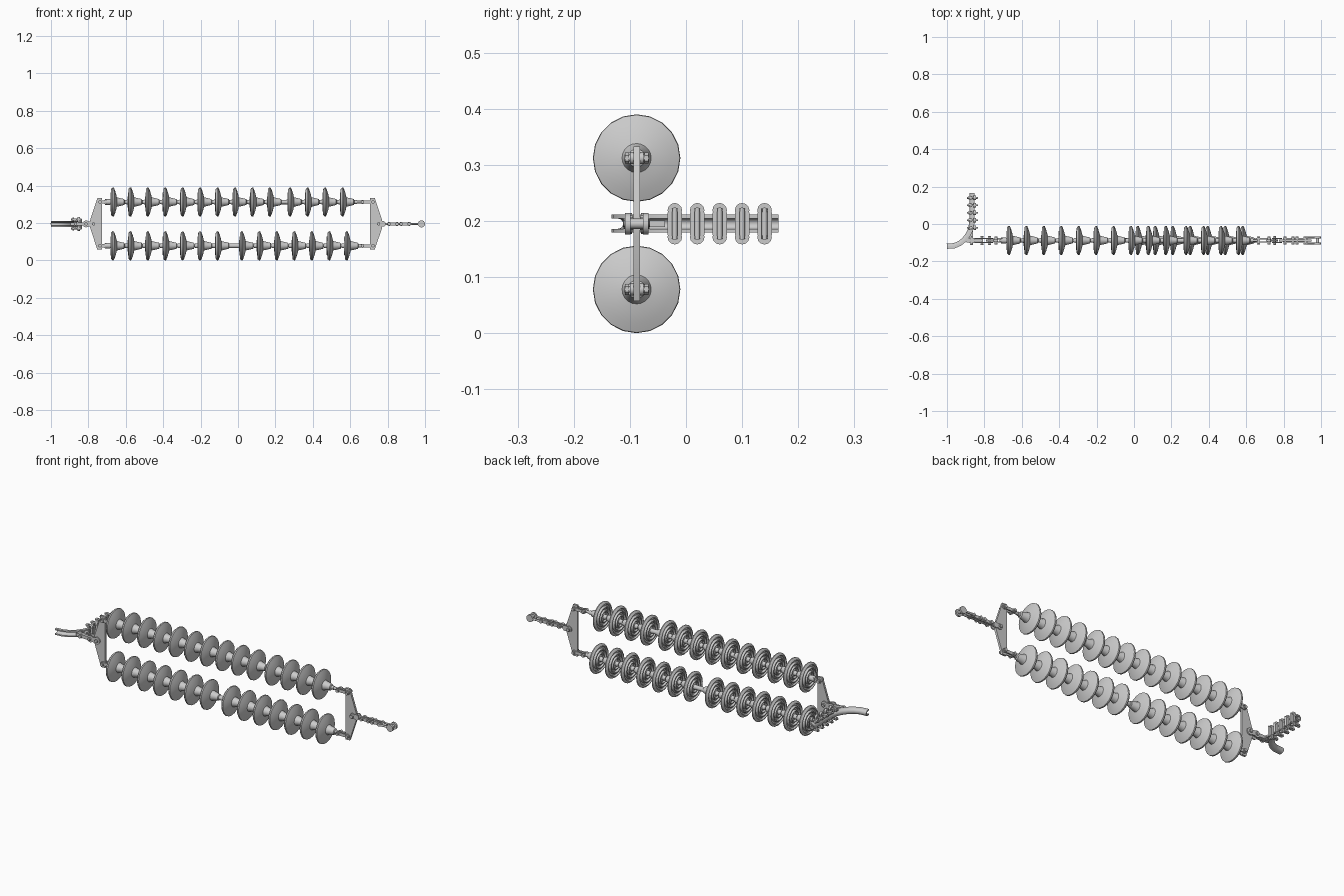
import bpy, bmesh, math
from mathutils import Vector, Matrix

if "Cube" in bpy.data.objects:
    bpy.data.objects.remove(bpy.data.objects["Cube"])

YC, ZC, H = -0.088, 0.195, 0.117      # axis of the assembly and string half spacing


def obj_from_bm(bm, name):
    bmesh.ops.recalc_face_normals(bm, faces=bm.faces)
    me = bpy.data.meshes.new(name)
    bm.to_mesh(me)
    bm.free()
    ob = bpy.data.objects.new(name, me)
    bpy.context.collection.objects.link(ob)
    return ob


def lathe_x(name, prof, loc, n=20):
    """Revolve (x, r) points around the x axis."""
    bm = bmesh.new()
    vs = [bm.verts.new((x, 0, r)) for x, r in prof]
    es = [bm.edges.new(p) for p in zip(vs, vs[1:])]
    bmesh.ops.spin(bm, geom=vs + es, cent=(0, 0, 0), axis=(1, 0, 0),
                   angle=math.tau, steps=n, use_duplicate=False)
    bmesh.ops.remove_doubles(bm, verts=bm.verts, dist=1e-5)
    ob = obj_from_bm(bm, name)
    ob.location = loc
    return ob


def cyl(name, a, b, r, n=12):
    a, b = Vector(a), Vector(b)
    d = b - a
    m = Matrix.Translation((a + b) / 2) @ d.to_track_quat('Z', 'Y').to_matrix().to_4x4()
    bm = bmesh.new()
    bmesh.ops.create_cone(bm, cap_ends=True, segments=n, radius1=r, radius2=r,
                          depth=d.length, matrix=m)
    return obj_from_bm(bm, name)


def box(name, c, s):
    bm = bmesh.new()
    bmesh.ops.create_cube(bm, size=1, matrix=Matrix.Translation(c) @ Matrix.Diagonal((*s, 1)))
    return obj_from_bm(bm, name)


def bolt(name, x, z, w, r=0.007):
    """Cross bolt along y with a hexagonal head and nut."""
    cyl(name, (x, YC - w, z), (x, YC + w, z), r)
    for s in (-1, 1):
        cyl(name + "_nut", (x, YC + s * (w - .008), z), (x, YC + s * (w - .001), z), r * 1.6, 6)


def clevis(name, x0, x1, z, gap=0.010, h=0.02, pins=(0, 1)):
    """Pair of round-ended straps with bolts."""
    for s in (-1, 1):
        y = YC + s * gap
        box(name + "_strap", ((x0 + x1) / 2, y, z), (x1 - x0, .006, h * .8))
        for x in (x0, x1):
            cyl(name + "_eye", (x, y - .003, z), (x, y + .003, z), h * .55)
    for p in pins:
        bolt(name + "_bolt", (x0, x1)[p], z, gap + .013, .006)


# insulator discs: ribbed underside faces -x, dome and metal cap face +x
PROF = [(-.030, 0), (-.030, .011), (-.012, .013), (-.008, .022), (-.016, .026), (-.016, .030),
        (-.005, .034), (-.005, .042), (-.015, .045), (-.015, .050), (-.004, .054), (-.004, .062),
        (-.012, .066), (-.010, .072), (-.003, .078), (.003, .077), (.010, .060), (.016, .040),
        (.019, .026), (.024, .024), (.045, .019), (.058, .016), (.062, .010), (.062, 0)]
first = lathe_x("insulator_disc", PROF, (-.667, YC, ZC + H))
for z, split, restart in ((ZC + H, 10, .28), (ZC - H, 7, .022)):
    xs = [-.667 + .0932 * i for i in range(split)] + [restart + .0935 * i for i in range(14 - split)]
    for x in xs:
        if z > ZC and x == xs[0]:
            continue
        d = bpy.data.objects.new("insulator_disc", first.data)
        d.location = (x, YC, z)
        bpy.context.collection.objects.link(d)
    # core rod, longer socket at the spacing gap and end fittings
    cyl("string_rod", (-.72, YC, z), (.66, YC, z), .007)
    cyl("gap_socket", (xs[split - 1] + .05, YC, z), (restart - .02, YC, z), .012)
    clevis("left_string_clevis", -.738, -.710, z, .009, .022, (0,))
    cyl("left_string_socket", (-.712, YC, z), (-.685, YC, z), .015)
    clevis("right_string_clevis", .665, .722, z, .009, .020)
    cyl("right_string_socket", (xs[-1] + .06, YC, z), (xs[-1] + .075, YC, z), .010)

# yoke plates
for name, pts in (("left_yoke", [(-.727, .138), (-.752, .138), (-.790, .022), (-.790, -.022),
                                 (-.752, -.138), (-.727, -.138)]),
                  ("right_yoke", [(.706, .138), (.731, .138), (.770, .022), (.770, -.022),
                                  (.731, -.138), (.706, -.138)])):
    bm = bmesh.new()
    f = bm.faces.new([bm.verts.new((x, YC - .006, ZC + z)) for x, z in pts])
    ext = bmesh.ops.extrude_face_region(bm, geom=[f])
    bmesh.ops.translate(bm, vec=(0, .012, 0),
                        verts=[v for v in ext["geom"] if isinstance(v, bmesh.types.BMVert)])
    obj_from_bm(bm, name)

# right hand chain of links and end shackle
clevis("right_yoke_link", .752, .775, ZC, .010, .028, (0,))
cyl("right_link_rod", (.775, YC, ZC), (.95, YC, ZC), .006)
clevis("chain_link_a", .808, .850, ZC, .009, .020)
clevis("chain_link_b", .872, .915, ZC, .009, .020)
box("shackle_bridge", (.922, YC, ZC), (.012, .036, .012))
for s in (-1, 1):
    y = YC + s * .016
    cyl("shackle_arm", (.92, y, ZC), (.98, y, ZC), .005)
    cyl("shackle_eye", (.981, y - .005, ZC), (.981, y + .005, ZC), .019, 16)
cyl("shackle_pin", (.981, YC - .02, ZC), (.981, YC + .02, ZC), .009)

# left hand link between yoke and clamp
clevis("left_yoke_link", -.812, -.772, ZC, .011, .034, (1,))
clevis("clamp_link", -.868, -.812, ZC, .011, .022)
box("clamp_link_tongue", (-.835, YC, ZC), (.05, .012, .014))

# strain clamp body: grooved channel swept along a bent path
path = [(-1.0, -.121), (-.96, -.118), (-.93, -.105), (-.905, -.085), (-.885, -.058),
        (-.872, -.03), (-.866, 0), (-.864, .05), (-.864, .165)]
arc = [math.pi / 2 + math.pi * i / 8 for i in range(9)]
sec = [(.012, .016)] + [(.016 * math.cos(a), .016 * math.sin(a)) for a in arc] + [(.012, -.016)]
sec += [(.012, -.009)] + [(.009 * math.cos(a), .009 * math.sin(a)) for a in reversed(arc)] + [(.012, .009)]
bm = bmesh.new()
rings = []
for i, p in enumerate(path):
    t = (Vector(path[min(i + 1, len(path) - 1)]) - Vector(path[max(i - 1, 0)])).normalized()
    rings.append([bm.verts.new((p[0] + t.y * u, p[1] - t.x * u, ZC + w)) for u, w in sec])
for a, b in zip(rings, rings[1:]):
    for j in range(len(sec)):
        k = (j + 1) % len(sec)
        bm.faces.new((a[j], a[k], b[k], b[j]))
bm.faces.new(rings[0])
bm.faces.new(rings[-1])
obj_from_bm(bm, "clamp_channel")

# lug tying the clamp body to the link
box("clamp_lug", (-.874, YC, ZC), (.045, .022, .016))
box("clamp_web", (-.872, -.062, ZC), (.024, .05, .012))

# U-bolts with saddles along the clamp
for i in range(5):
    y = -.02 + .04 * i
    box("clamp_saddle", (-.850, y, ZC), (.012, .026, .040))
    box("clamp_foot", (-.872, y, ZC), (.010, .020, .056))
    for s in (-1, 1):
        z = ZC + s * .024
        cyl("u_bolt_leg", (-.892, y, z), (-.836, y, z), .005)
        cyl("u_bolt_nut", (-.886, y, z), (-.877, y, z), .010, 6)
        cyl("u_bolt_ear", (-.857, y, z), (-.846, y, z), .013)
    cyl("u_bolt_bridge", (-.839, y, ZC - .027), (-.839, y, ZC + .027), .005)

# smooth shading with sharp edges kept
obs = [o for o in bpy.context.scene.objects if o.type == 'MESH']
for o in obs:
    o.select_set(True)
bpy.context.view_layer.objects.active = obs[0]
bpy.ops.object.shade_smooth_by_angle(angle=math.radians(35))
